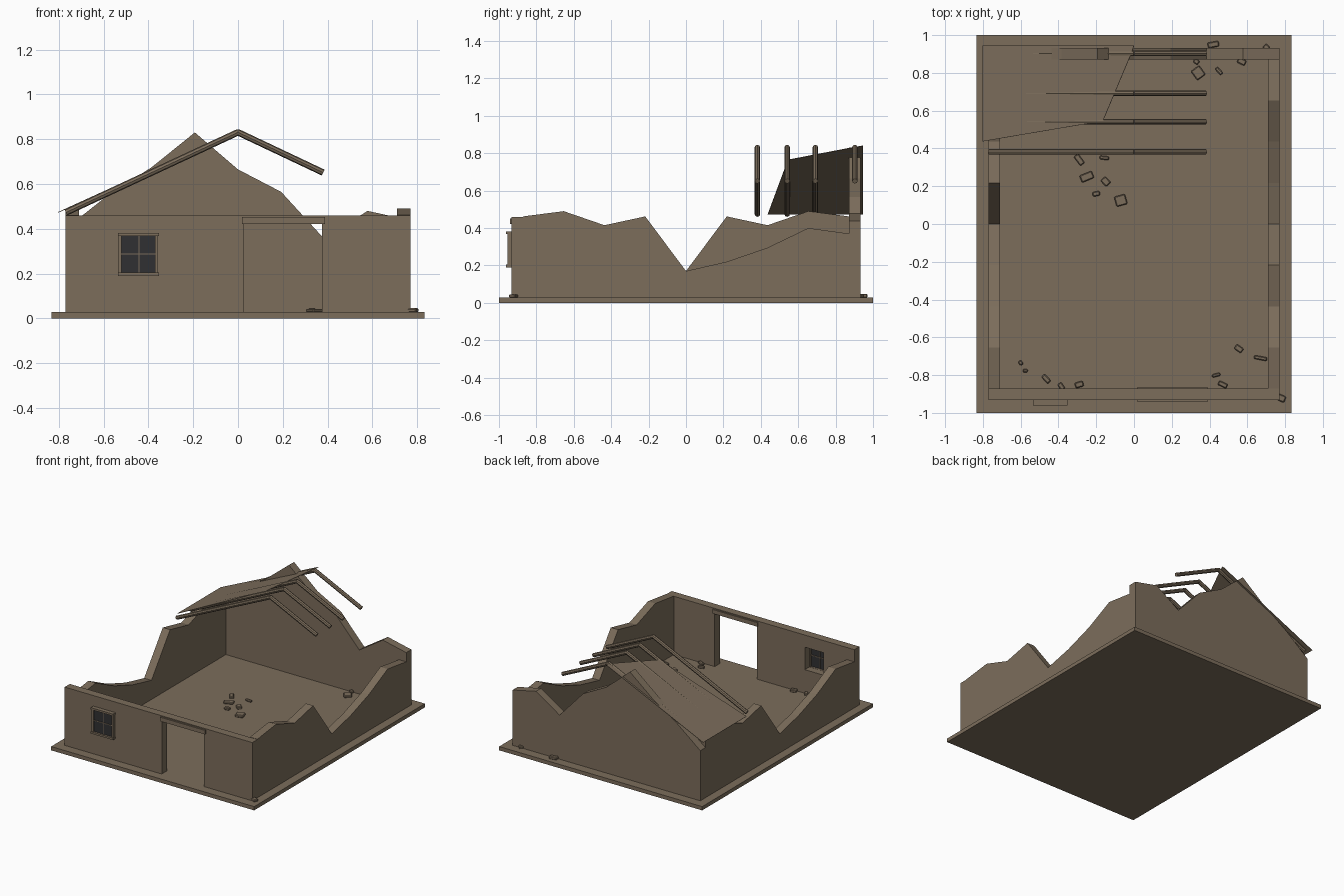
import bpy, bmesh, math, random
from mathutils import Vector, Matrix

if "Cube" in bpy.data.objects:
    bpy.data.objects.remove(bpy.data.objects["Cube"])

random.seed(4)


def material(name, rgb):
    m = bpy.data.materials.new(name)
    m.diffuse_color = (*rgb, 1)
    m.use_nodes = True
    m.node_tree.nodes["Principled BSDF"].inputs["Base Color"].default_value = m.diffuse_color
    return m


STONE = material("weathered brown", (0.20, 0.153, 0.105))
GLASS = material("dark glass", (0.03, 0.03, 0.032))


def finish(name, bm, mat=STONE):
    bmesh.ops.recalc_face_normals(bm, faces=bm.faces)
    me = bpy.data.meshes.new(name)
    bm.to_mesh(me)
    bm.free()
    me.materials.append(mat)
    ob = bpy.data.objects.new(name, me)
    bpy.context.collection.objects.link(ob)
    return ob


def box(name, x0, x1, y0, y1, z0, z1, mat=STONE):
    bm = bmesh.new()
    bmesh.ops.create_cube(bm, size=1)
    for v in bm.verts:
        v.co = ((x0 + x1) / 2 + v.co.x * (x1 - x0),
                (y0 + y1) / 2 + v.co.y * (y1 - y0),
                (z0 + z1) / 2 + v.co.z * (z1 - z0))
    return finish(name, bm, mat)


def wall(name, outline, along, d0, d1):
    """Extrude an outline of (position, height) through the wall thickness d0..d1."""
    def place(u, z, d):
        return (u, d, z) if along == "x" else (d, u, z)
    bm = bmesh.new()
    face = bm.faces.new([bm.verts.new(place(u, z, d0)) for u, z in outline])
    ext = bmesh.ops.extrude_face_region(bm, geom=[face])
    shift = Vector(place(0, 0, d1 - d0))
    bmesh.ops.translate(bm, vec=shift,
                        verts=[e for e in ext["geom"] if isinstance(e, bmesh.types.BMVert)])
    return finish(name, bm)


def broken_outline(half, heights):
    step = 2 * half / (len(heights) - 1)
    top = [(-half + i * step, h) for i, h in enumerate(heights)]
    return [(half, FLOOR), (-half, FLOOR)] + top


FLOOR = 0.028
X, Y, T, H = 0.77, 0.932, 0.06, 0.46

# Ground slab
box("foundation_slab", -0.833, 0.833, -1, 1, 0, FLOOR)

# Front wall with a door notch and a window hole
front = wall("front_wall",
             [(-X, FLOOR), (0.027, FLOOR), (0.027, 0.425), (0.375, 0.425),
              (0.375, FLOOR), (X, FLOOR), (X, H), (-X, H)], "x", -Y, -Y + T)
cutter = box("window_cutter", -0.518, -0.364, -1.1, -0.8, 0.203, 0.37)
cutter.hide_render = True
cutter.hide_viewport = True
cut = front.modifiers.new("window_hole", "BOOLEAN")
cut.operation = "DIFFERENCE"
cut.solver = "EXACT"
cut.object = cutter

# Broken side walls, one being the other turned half round
side = [0.37, 0.40, 0.295, 0.22, 0.17, 0.462, 0.415, 0.49, 0.462]
wall("left_wall", broken_outline(Y - T, side), "y", -X, -X + T)
wall("right_wall", broken_outline(Y - T, side[::-1]), "y", X - T, X)

# Broken back gable
gable = [0.40, 0.552, 0.675, 0.83, 0.665, 0.565, 0.355, 0.48, 0.438]
wall("back_wall", broken_outline(X, gable), "x", Y - T, Y)

# Door lintel
box("door_lintel", 0.018, 0.388, -0.942, -0.864, 0.422, 0.452)

# Window: header, sill, side frames, bars and pane
box("window_header", -0.535, -0.352, -0.962, -0.925, 0.368, 0.382)
box("window_sill", -0.535, -0.352, -0.962, -0.925, 0.19, 0.204)
for n, x in (("left", -0.526), ("right", -0.363)):
    box(f"window_frame_{n}", x - 0.007, x + 0.007, -0.955, -0.925, 0.2, 0.372)
box("window_bar_upright", -0.4435, -0.4385, -0.951, -0.936, 0.2, 0.372)
box("window_bar_level", -0.52, -0.362, -0.951, -0.936, 0.285, 0.29)
box("window_pane", -0.52, -0.362, -0.947, -0.941, 0.2, 0.372, GLASS)


def beam(name, a, b, r):
    """Eight-sided timber between two points."""
    a, b = Vector(a), Vector(b)
    d = b - a
    bm = bmesh.new()
    rot = d.to_track_quat("Z", "Y").to_matrix().to_4x4()
    bmesh.ops.create_cone(bm, cap_ends=True, segments=8, radius1=r, radius2=r,
                          depth=d.length,
                          matrix=Matrix.Translation((a + b) / 2) @ rot)
    return finish(name, bm)


# Rafter pairs, the right half snapped short
for i, y in enumerate((0.382, 0.541, 0.692, 0.903)):
    beam(f"rafter_left_{i}", (-0.768, y, 0.473), (0.003, y, 0.832), 0.0145)
    beam(f"rafter_right_{i}", (-0.003, y, 0.832), (0.38, y, 0.651), 0.0145)

# Torn roof sheet on the left slope
bm = bmesh.new()
sheet = [(-0.803, 0.945), (0, 0.945), (-0.02, 0.89), (-0.165, 0.545), (-0.803, 0.437)]
bm.faces.new([bm.verts.new((x, y, 0.841 + 0.456 * x)) for x, y in sheet])
roof = finish("roof_sheet", bm)
if roof.data.polygons[0].normal.z < 0:
    roof.data.flip_normals()
thick = roof.modifiers.new("thickness", "SOLIDIFY")
thick.thickness = 0.003

# Fallen rubble: x, y, length, width
rubble = [
    (0.34, 0.80, .06, .055), (0.45, 0.81, .045, .02), (0.57, 0.86, .045, .03),
    (0.42, 0.95, .06, .03), (0.70, 0.935, .03, .03), (0.33, 0.86, .03, .025),
    (-0.29, 0.34, .06, .03), (-0.25, 0.25, .07, .04), (-0.20, 0.16, .04, .025),
    (-0.15, 0.225, .045, .035), (-0.157, 0.35, .05, .02), (-0.07, 0.125, .06, .055),
    (-0.60, -0.735, .025, .02), (-0.575, -0.777, .025, .02), (-0.465, -0.82, .05, .025),
    (-0.385, -0.86, .04, .025), (-0.29, -0.85, .045, .03), (0.555, -0.66, .045, .03),
    (0.67, -0.71, .07, .02), (0.435, -0.80, .045, .018), (0.47, -0.85, .05, .025),
    (0.775, -0.92, .055, .035)]
for i, (x, y, l, w) in enumerate(rubble):
    bm = bmesh.new()
    bmesh.ops.create_cube(bm, size=1)
    h = random.uniform(0.014, 0.022)
    bmesh.ops.scale(bm, vec=(l, w, h), verts=bm.verts)
    bmesh.ops.bevel(bm, geom=list(bm.edges), offset=0.005, segments=1, affect="EDGES")
    turn = random.uniform(-1.1, 0.5)
    bmesh.ops.transform(bm, verts=bm.verts,
                        matrix=Matrix.Translation((x, y, FLOOR + h * 0.45))
                        @ Matrix.Rotation(turn, 4, "Z"))
    finish(f"rubble_{i}", bm)
